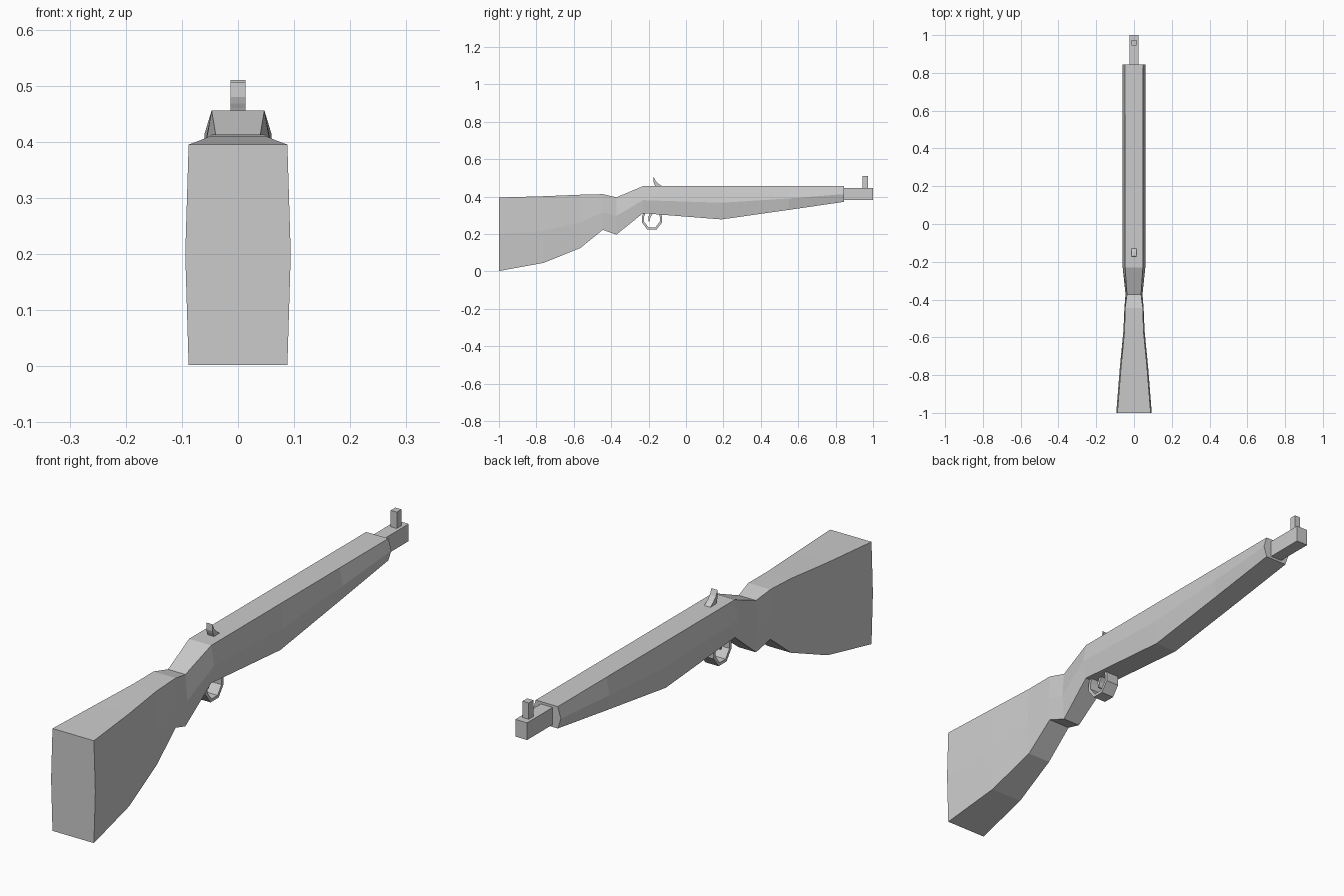
import bpy, bmesh


def make_object(name, bm):
    bmesh.ops.recalc_face_normals(bm, faces=bm.faces)
    mesh = bpy.data.meshes.new(name)
    bm.to_mesh(mesh)
    bm.free()
    obj = bpy.data.objects.new(name, mesh)
    bpy.context.collection.objects.link(obj)
    return obj


def side_profile(name, points, half_width):
    """Extrude a (y, z) outline symmetrically across x."""
    bm = bmesh.new()
    left = [bm.verts.new((-half_width, y, z)) for y, z in points]
    right = [bm.verts.new((half_width, y, z)) for y, z in points]
    n = len(points)
    for i in range(n):
        j = (i + 1) % n
        bm.faces.new((left[i], left[j], right[j], right[i]))
    bm.faces.new(left)
    bm.faces.new(right)
    return make_object(name, bm)


def box(name, y0, y1, z0, z1, half_width):
    return side_profile(name, [(y0, z0), (y1, z0), (y1, z1), (y0, z1)], half_width)


def band(name, outer, inner, half_width):
    """Open strip between an outer and an inner (y, z) path."""
    return side_profile(name, outer + inner[::-1], half_width)


# Stock: six-sided sections along y (y, bottom z, middle z, top z, edge and middle half widths)
sections = [
    (-1.00, 0.002, 0.200, 0.395, 0.088, 0.094),
    (-0.76, 0.046, 0.217, 0.402, 0.069, 0.075),
    (-0.565, 0.125, 0.262, 0.410, 0.050, 0.056),
    (-0.445, 0.222, 0.315, 0.413, 0.047, 0.051),
    (-0.372, 0.197, 0.297, 0.396, 0.037, 0.045),
    (-0.23, 0.311, 0.381, 0.456, 0.047, 0.060),
    (0.19, 0.278, 0.367, 0.456, 0.047, 0.060),
    (0.55, 0.329, 0.390, 0.456, 0.047, 0.060),
    (0.845, 0.372, 0.413, 0.456, 0.047, 0.060),
]
bm = bmesh.new()
rings = []
for y, zb, zm, zt, we, wm in sections:
    ring = [(-we, zb), (we, zb), (wm, zm), (we, zt), (-we, zt), (-wm, zm)]
    rings.append([bm.verts.new((x, y, z)) for x, z in ring])
for a, b in zip(rings, rings[1:]):
    for i in range(6):
        j = (i + 1) % 6
        bm.faces.new((a[i], a[j], b[j], b[i]))
bm.faces.new(rings[0])
bm.faces.new(rings[-1])
make_object("stock", bm)

# Barrel end and front sight
box("barrel", 0.83, 1.0, 0.381, 0.447, 0.025)
box("front_sight", 0.945, 0.973, 0.445, 0.51, 0.013)

# Curved hammer on top
band("hammer",
     [(-0.173, 0.506), (-0.163, 0.485), (-0.149, 0.470), (-0.128, 0.455)],
     [(-0.174, 0.480), (-0.170, 0.468), (-0.166, 0.460), (-0.164, 0.455)], 0.013)

# Trigger guard loop and trigger
band("trigger_guard",
     [(-0.225, 0.318), (-0.236, 0.295), (-0.236, 0.262), (-0.206, 0.223),
      (-0.158, 0.223), (-0.128, 0.262), (-0.128, 0.295), (-0.139, 0.318)],
     [(-0.214, 0.318), (-0.224, 0.293), (-0.224, 0.266), (-0.200, 0.234),
      (-0.164, 0.234), (-0.140, 0.266), (-0.140, 0.293), (-0.150, 0.318)], 0.028)
band("trigger",
     [(-0.190, 0.315), (-0.202, 0.292), (-0.200, 0.268)],
     [(-0.172, 0.315), (-0.190, 0.292), (-0.194, 0.268)], 0.012)
